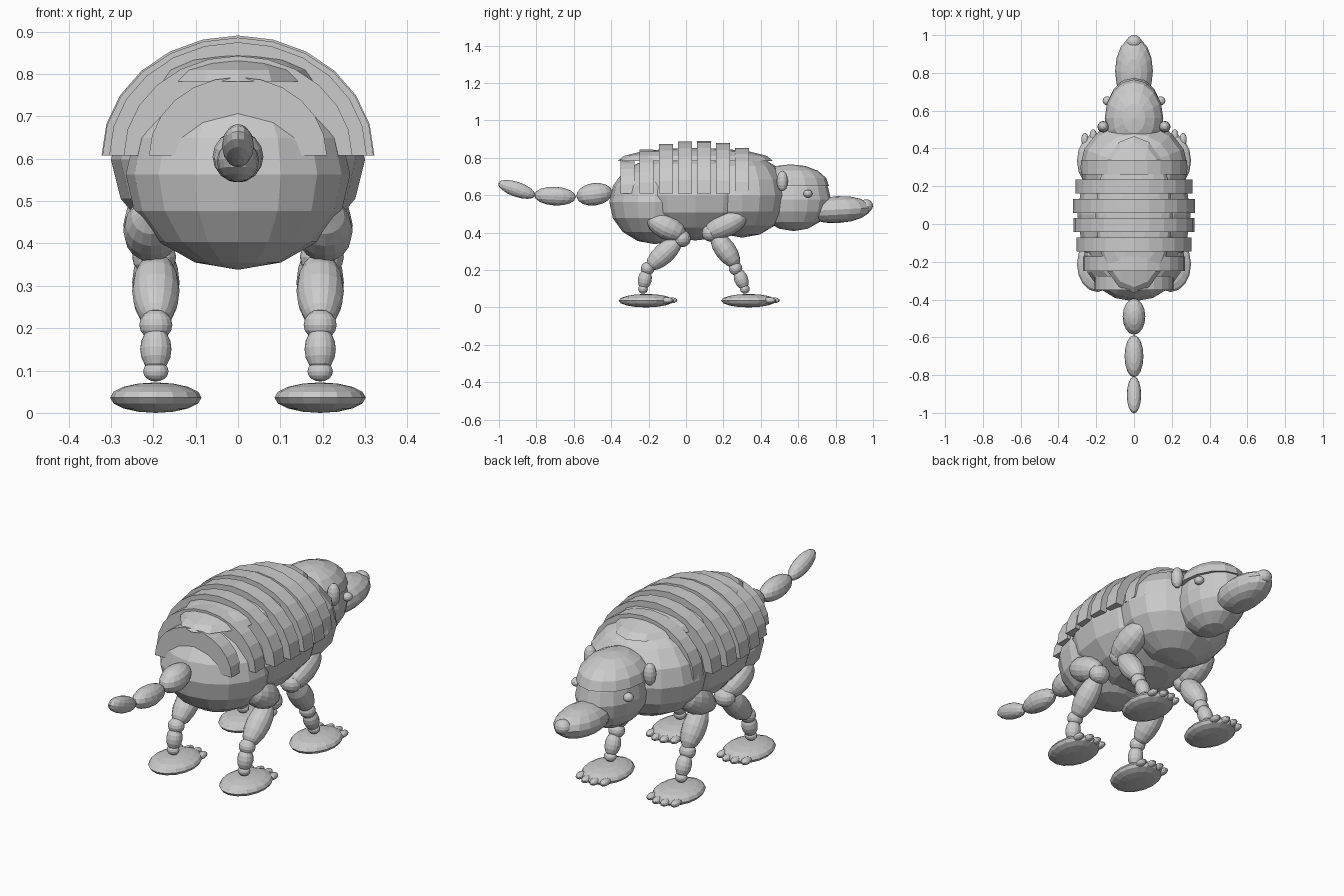
import bpy, bmesh, math
from mathutils import Matrix, Vector

if "Cube" in bpy.data.objects:
    bpy.data.objects.remove(bpy.data.objects["Cube"])

hide = bpy.data.materials.new("light grey")
hide.diffuse_color = (0.6, 0.6, 0.6, 1)
hide.use_nodes = True
hide.node_tree.nodes["Principled BSDF"].inputs["Base Color"].default_value = hide.diffuse_color


def finish(bm, name):
    bmesh.ops.recalc_face_normals(bm, faces=bm.faces)
    me = bpy.data.meshes.new(name)
    bm.to_mesh(me)
    bm.free()
    me.materials.append(hide)
    ob = bpy.data.objects.new(name, me)
    bpy.context.collection.objects.link(ob)
    return ob


def ellipsoid(name, loc, radii, tilt=0, dome=False):
    """Faceted ellipsoid, tilted about x in degrees; dome keeps the closed upper half."""
    bm = bmesh.new()
    bmesh.ops.create_uvsphere(bm, u_segments=16, v_segments=8, radius=1)
    if dome:
        bmesh.ops.bisect_plane(bm, geom=bm.verts[:] + bm.edges[:] + bm.faces[:],
                               plane_co=(0, 0, 0), plane_no=(0, 0, -1), clear_outer=True)
        bmesh.ops.holes_fill(bm, edges=[e for e in bm.edges if e.is_boundary])
    m = (Matrix.Translation(loc) @ Matrix.Rotation(math.radians(tilt), 4, 'X')
         @ Matrix.Diagonal((*radii, 1)))
    bm.transform(m)
    return finish(bm, name)


def band(name, y, rx, rz, width=0.075, z=0.61, steps=12):
    """Solid half-disc armour band arching over the back."""
    bm = bmesh.new()
    arc = [math.pi * i / steps for i in range(steps + 1)]
    face = bm.faces.new([bm.verts.new((rx * math.cos(a), y - width / 2, z + rz * math.sin(a)))
                         for a in arc])
    ext = bmesh.ops.extrude_face_region(bm, geom=[face])
    verts = [v for v in ext["geom"] if isinstance(v, bmesh.types.BMVert)]
    bmesh.ops.translate(bm, verts=verts, vec=(0, width, 0))
    if not any(len(f.verts) == steps + 1 and f.calc_center_median().y < y for f in bm.faces):
        bmesh.ops.holes_fill(bm, edges=[e for e in bm.edges if e.is_boundary])
    return finish(bm, name)


# Trunk
ellipsoid("rump", (0, -0.165, 0.565), (0.265, 0.245, 0.225))
ellipsoid("torso", (0, 0.05, 0.60), (0.30, 0.41, 0.24))
ellipsoid("chest", (0, 0.30, 0.60), (0.285, 0.25, 0.225))
ellipsoid("back_shell", (0, 0.05, 0.785), (0.205, 0.415, 0.07), dome=True)

# Armour bands
bands = [(0.21, 0.185), (0.27, 0.235), (0.304, 0.267), (0.32, 0.278),
         (0.322, 0.283), (0.31, 0.27), (0.28, 0.245)]
for i, (rx, rz) in enumerate(bands):
    band(f"armour_band_{i + 1}", -0.312 + 0.102 * i, rx, rz)

# Head
ellipsoid("head", (0, 0.575, 0.58), (0.15, 0.20, 0.17))
ellipsoid("head_cap", (0, 0.56, 0.65), (0.155, 0.205, 0.117), dome=True)
ellipsoid("snout", (0, 0.81, 0.525), (0.10, 0.18, 0.072), tilt=3)
ellipsoid("nose", (0, 0.963, 0.545), (0.04, 0.037, 0.035))

# Tail
ellipsoid("tail_base", (0, -0.49, 0.607), (0.06, 0.097, 0.06), tilt=8)
ellipsoid("tail_middle", (0, -0.70, 0.597), (0.05, 0.112, 0.05), tilt=-3)
ellipsoid("tail_tip", (0, -0.905, 0.633), (0.038, 0.104, 0.04), tilt=-19)


def limb(name, x, a, b, r):
    """Long ellipsoid spanning two (y, z) points."""
    dy, dz = b[0] - a[0], b[1] - a[1]
    tilt = math.degrees(math.atan2(-dy, dz))
    ellipsoid(name, (x, (a[0] + b[0]) / 2, (a[1] + b[1]) / 2),
              (r, r, math.hypot(dy, dz) / 2), tilt)


# Each leg: upper, joint, lower, ankle ball, shank, ankle, foot centre
legs = {
    "front": (((0.325, 0.50), (0.10, 0.39)), (0.13, 0.40),
              ((0.145, 0.40), (0.275, 0.22)), (0.265, 0.21),
              ((0.275, 0.205), (0.315, 0.10)), (0.315, 0.10), 0.335),
    "hind": (((-0.205, 0.48), (-0.005, 0.385)), (-0.02, 0.37),
             ((-0.03, 0.37), (-0.205, 0.21)), (-0.205, 0.21),
             ((-0.21, 0.205), (-0.23, 0.10)), (-0.23, 0.10), -0.213),
}
for side, s in (("left", -1), ("right", 1)):
    # Face details
    ellipsoid(f"{side}_eye", (s * 0.142, 0.652, 0.61), (0.024, 0.024, 0.021))
    ellipsoid(f"{side}_ear", (s * 0.163, 0.515, 0.678), (0.03, 0.03, 0.055))
    for end, (upper, joint, lower, ball, shank, ankle, fy) in legs.items():
        n = f"{side}_{end}"
        limb(f"{n}_upper_leg", s * 0.205, *upper, 0.066)
        ellipsoid(f"{n}_knee", (s * 0.198, *joint), (0.052, 0.046, 0.046))
        limb(f"{n}_lower_leg", s * 0.194, *lower, 0.056)
        ellipsoid(f"{n}_ankle_ball", (s * 0.194, *ball), (0.039, 0.036, 0.036))
        limb(f"{n}_shank", s * 0.194, *shank, 0.037)
        ellipsoid(f"{n}_ankle", (s * 0.194, *ankle), (0.03, 0.026, 0.024))
        ellipsoid(f"{n}_foot", (s * 0.194, fy, 0.038), (0.108, 0.147, 0.036))
        # Toes fan along the foot's leading edge
        for t in range(4):
            dx = (t - 1.5) * 0.044
            ellipsoid(f"{n}_toe_{t + 1}", (s * 0.194 + dx, fy + 0.135 - 5 * dx * dx, 0.04),
                      (0.019, 0.034, 0.016))

# Rest the feet on the ground
for ob in bpy.context.collection.objects:
    ob.data.transform(Matrix.Translation(Vector((0, 0, -0.002))))
